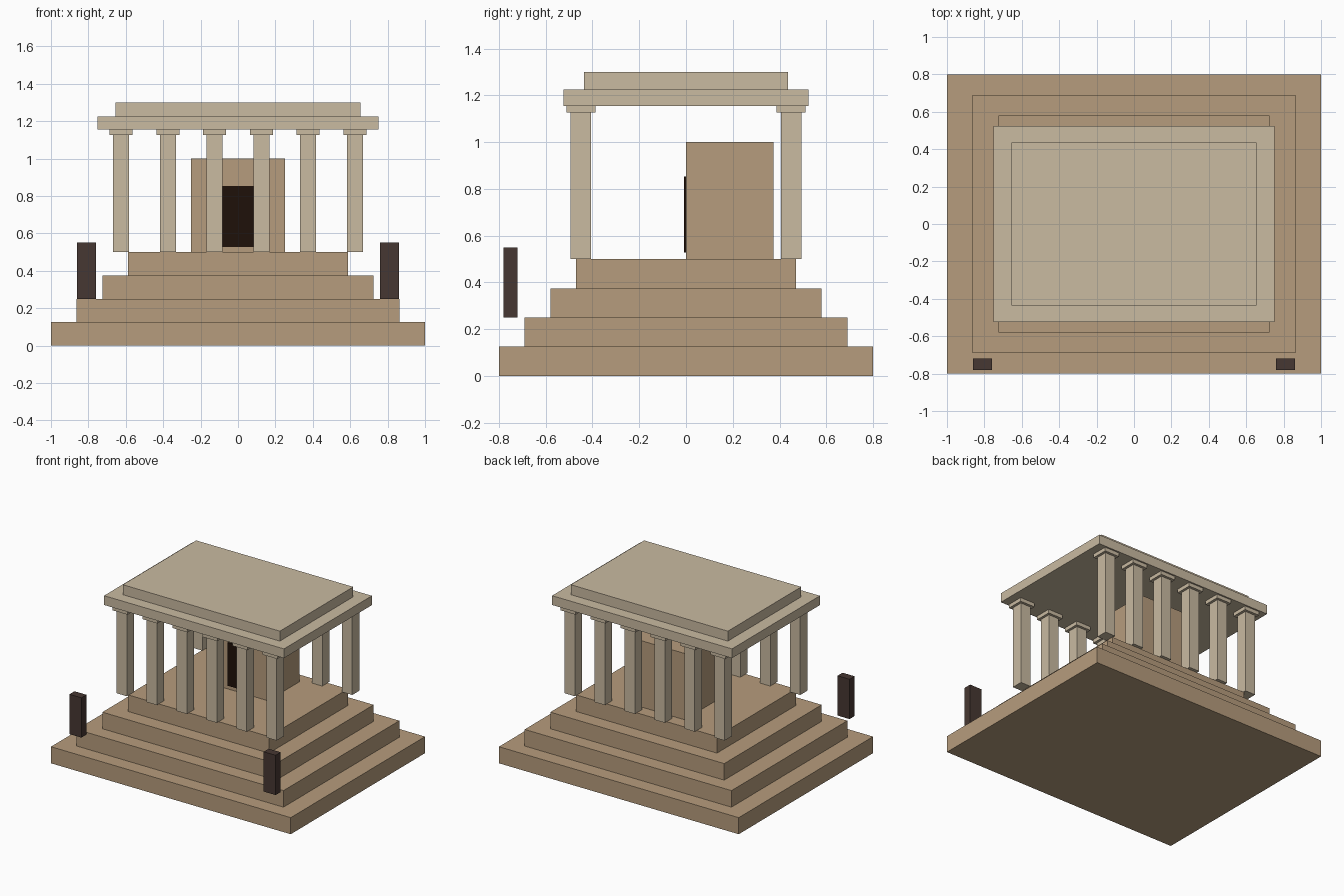
import bpy

if "Cube" in bpy.data.objects:
    bpy.data.objects.remove(bpy.data.objects["Cube"])


def material(name, srgb):
    mat = bpy.data.materials.new(name)
    mat.diffuse_color = [(c / 255) ** 2.2 for c in srgb] + [1]
    mat.use_nodes = True
    mat.node_tree.nodes["Principled BSDF"].inputs["Base Color"].default_value = mat.diffuse_color
    return mat


SAND = material("sandstone", (181, 155, 124))
PALE = material("pale_stone", (200, 185, 160))
DARK = material("dark_stone", (72, 58, 53))
BLACK = material("door_black", (36, 24, 18))


def box(name, x, y, z, mat):
    """Box spanning the (min, max) pairs x, y and z."""
    spans = (x, y, z)
    bpy.ops.mesh.primitive_cube_add(size=1, location=[(a + b) / 2 for a, b in spans])
    ob = bpy.context.object
    ob.name = name
    ob.scale = [b - a for a, b in spans]
    bpy.ops.object.transform_apply(location=False, rotation=False, scale=True)
    ob.data.materials.append(mat)
    return ob


def around(centre, width):
    return (centre - width / 2, centre + width / 2)


# Stepped base
for i in range(4):
    box(f"step_{i + 1}", around(0, 2 - 0.275 * i), around(0, 1.6 - 0.22 * i),
        (0.125 * i, 0.125 * (i + 1)), SAND)

# Inner chamber and its doorway
box("chamber", (-0.25, 0.25), (0, 0.375), (0.5, 1.0), SAND)
box("doorway", (-0.0825, 0.0825), (-0.008, 0.001), (0.528, 0.853), BLACK)

# Front and back rows of columns with capitals
for row, y in (("front", -0.45), ("back", 0.45)):
    for i in range(6):
        x = -0.625 + 0.25 * i
        box(f"{row}_column_{i + 1}", around(x, 0.086), around(y, 0.086), (0.5, 1.127), PALE)
        box(f"{row}_capital_{i + 1}", around(x, 0.124), around(y, 0.124), (1.127, 1.155), PALE)

# Two-layer roof
box("roof_lower", (-0.75, 0.75), (-0.524, 0.524), (1.155, 1.225), PALE)
box("roof_upper", (-0.655, 0.655), (-0.437, 0.437), (1.225, 1.3), PALE)

# Dark guardian blocks at the front corners
for side, s in (("left", -1), ("right", 1)):
    box(f"{side}_guardian_block", around(0.81 * s, 0.1), (-0.78, -0.72), (0.25, 0.55), DARK)
